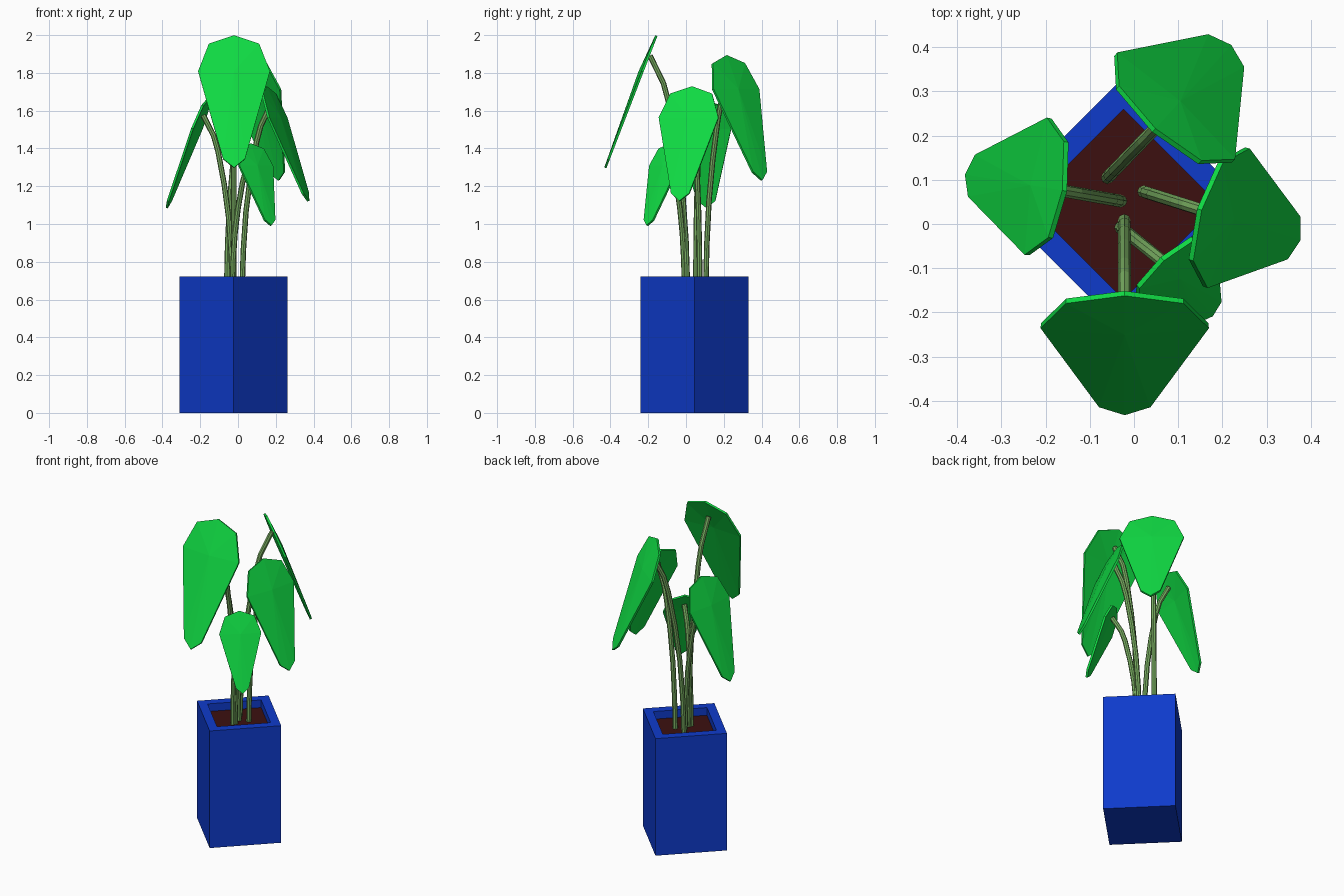
import bpy, bmesh, math
from mathutils import Vector

if "Cube" in bpy.data.objects:
    bpy.data.objects.remove(bpy.data.objects["Cube"])


def material(name, rgb):
    m = bpy.data.materials.new(name)
    m.diffuse_color = (*rgb, 1)
    m.use_nodes = True
    m.node_tree.nodes["Principled BSDF"].inputs["Base Color"].default_value = m.diffuse_color
    return m


BLUE = material("pot blue", (0.0045, 0.043, 0.60))
SOIL = material("dark soil", (0.045, 0.005, 0.005))
LEAF = material("leaf green", (0.005, 0.70, 0.056))
STEM = material("stem green", (0.19, 0.42, 0.12))


def add(name, bm, mat):
    bmesh.ops.recalc_face_normals(bm, faces=bm.faces)
    me = bpy.data.meshes.new(name)
    bm.to_mesh(me)
    bm.free()
    me.materials.append(mat)
    ob = bpy.data.objects.new(name, me)
    bpy.context.collection.objects.link(ob)
    return ob


CX, CY, R, H = -0.024, 0.045, 0.287, 0.722
RI, ZS = 0.215, 0.675


def diamond(bm, r, z):
    return [bm.verts.new((CX + r * math.cos(i * math.pi / 2),
                          CY + r * math.sin(i * math.pi / 2), z)) for i in range(4)]


# pot: square turned 45 degrees, with a rim and a sunken opening
bm = bmesh.new()
rings = [diamond(bm, R, 0), diamond(bm, R, H), diamond(bm, RI, H), diamond(bm, RI, ZS - 0.02)]
for a, b in zip(rings, rings[1:]):
    for i in range(4):
        j = (i + 1) % 4
        bm.faces.new((a[i], a[j], b[j], b[i]))
bm.faces.new(rings[0])
bm.faces.new(rings[-1])
add("pot", bm, BLUE)

# soil slab
bm = bmesh.new()
lo, hi = diamond(bm, RI, ZS - 0.015), diamond(bm, RI, ZS)
bm.faces.new(lo)
bm.faces.new(hi)
for i in range(4):
    j = (i + 1) % 4
    bm.faces.new((lo[i], lo[j], hi[j], hi[i]))
add("soil", bm, SOIL)

# leaf half outline: (distance from the top, half width)
HALF = [(0.048, 0.133), (0.204, 0.19), (0.70, 0.058)]
TILT = math.atan(0.386)


def leaf_frame(top, heading):
    h = Vector((heading[0], heading[1], 0)).normalized()
    down = h * math.sin(TILT) - Vector((0, 0, math.cos(TILT)))
    side = Vector((-h.y, h.x, 0))
    normal = h * math.cos(TILT) + Vector((0, 0, math.sin(TILT)))
    return Vector(top), down, side, normal


def make_leaf(name, frame, s):
    o, down, side, normal = frame
    pts = [(0, 0)] + HALF + [(0.75, 0)] + [(u, -w) for u, w in reversed(HALF)]
    bm = bmesh.new()
    rim = [bm.verts.new(o + (down * u + side * w) * s) for u, w in pts]
    mid = bm.verts.new(o + (down * 0.21 + normal * 0.014) * s)
    for i in range(len(rim)):
        bm.faces.new((mid, rim[i], rim[(i + 1) % len(rim)]))
    ob = add(name, bm, LEAF)
    mod = ob.modifiers.new("thickness", 'SOLIDIFY')
    mod.thickness = 0.012
    mod.offset = 0


# stem bend: (height fraction, sideways fraction)
BEND = [(0, 0), (0.2, 0.04), (0.41, 0.13), (0.6, 0.28), (0.79, 0.49), (0.88, 0.64), (1, 1)]


def make_stem(name, base, end):
    a, b = Vector((*base, ZS - 0.01)), Vector(end)
    path = [Vector((a.x + (b.x - a.x) * f, a.y + (b.y - a.y) * f, a.z + (b.z - a.z) * t))
            for t, f in BEND]
    n, r = 8, 0.0145
    bm = bmesh.new()
    rings = []
    for i, p in enumerate(path):
        d = (path[min(i + 1, len(path) - 1)] - path[max(i - 1, 0)]).normalized()
        x = d.cross(Vector((0, 1, 0))).normalized()
        y = d.cross(x)
        rings.append([bm.verts.new(p + (x * math.cos(k * math.tau / n)
                                        + y * math.sin(k * math.tau / n)) * r)
                      for k in range(n)])
    for p, q in zip(rings, rings[1:]):
        for k in range(n):
            m = (k + 1) % n
            bm.faces.new((p[k], p[m], q[m], q[k]))
    bm.faces.new(rings[0])
    bm.faces.new(rings[-1])
    add(name, bm, STEM)


# plants: name, leaf top centre, heading, leaf scale, stem base
PLANTS = [
    ("front", (-0.021, -0.157, 1.997), (0, -1), 1.0, (-0.022, 0.008)),
    ("left", (-0.157, 0.075, 1.663), (-0.987, 0.16), 0.826, (-0.03, 0.052)),
    ("right", (0.148, 0.033, 1.727), (0.957, -0.289), 0.866, (0.022, 0.073)),
    ("back_right", (0.045, 0.212, 1.892), (0.671, 0.74), 0.945, (-0.06, 0.105)),
    ("front_right", (0.064, -0.079, 1.425), (0.66, -0.75), 0.62, (-0.03, -0.008)),
]
for name, top, heading, s, base in PLANTS:
    fr = leaf_frame(top, heading)
    make_leaf(name + "_leaf", fr, s)
    make_stem(name + "_stem", base, fr[0] + (fr[1] * 0.11 - fr[3] * 0.006) * s)
